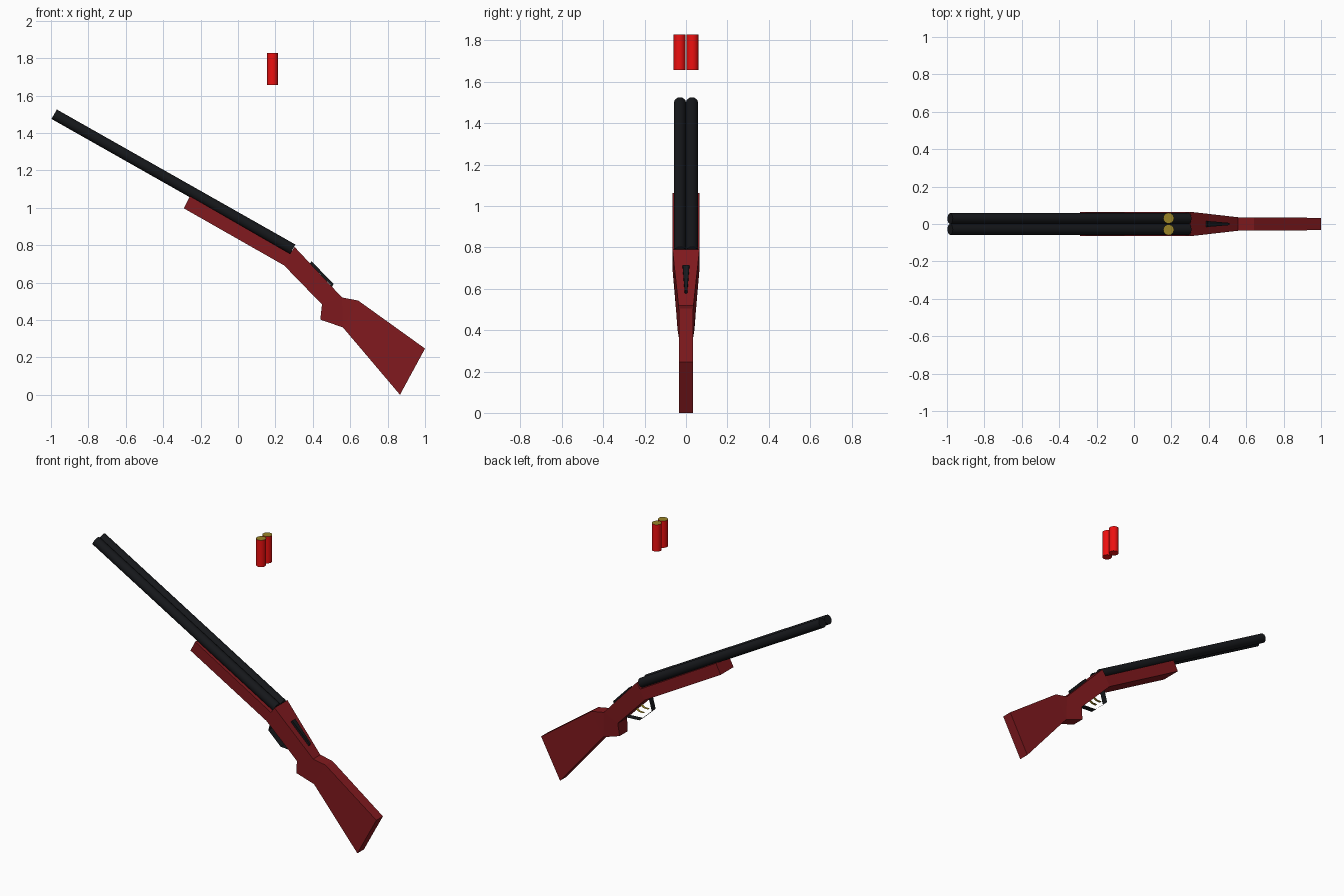
import bpy, math
from mathutils import Vector

if "Cube" in bpy.data.objects:
    bpy.data.objects.remove(bpy.data.objects["Cube"])


def material(name, rgb):
    m = bpy.data.materials.new(name)
    m.diffuse_color = (*rgb, 1)
    m.use_nodes = True
    m.node_tree.nodes["Principled BSDF"].inputs["Base Color"].default_value = m.diffuse_color
    return m


WOOD = material("red_wood", (0.22, 0.01, 0.013))
STEEL = material("dark_steel", (0.008, 0.009, 0.011))
BRASS = material("brass", (0.32, 0.23, 0.02))
RED = material("shell_red", (0.85, 0.005, 0.005))


def mesh_object(name, verts, faces, mat):
    me = bpy.data.meshes.new(name)
    me.from_pydata(verts, [], faces)
    me.materials.append(mat)
    ob = bpy.data.objects.new(name, me)
    bpy.context.collection.objects.link(ob)
    return ob


def profile_solid(name, profile, panels, mat):
    """Mirrored solid from a side profile of (x, z, half width)."""
    n = len(profile)
    verts = [(x, -w, z) for x, z, w in profile] + [(x, w, z) for x, z, w in profile]
    faces = [(i, i + n, (i + 1) % n + n, (i + 1) % n) for i in range(n)]
    faces += [tuple(p) for p in panels]
    faces += [tuple(i + n for i in reversed(p)) for p in panels]
    return mesh_object(name, verts, faces, mat)


def strip(name, path, half, mat, y=0):
    """Thin sheet running along an x-z path."""
    verts = [(x, y + s * half, z) for x, z in path for s in (-1, 1)]
    faces = [(2 * i, 2 * i + 1, 2 * i + 3, 2 * i + 2) for i in range(len(path) - 1)]
    return mesh_object(name, verts, faces, mat)


def tube(name, a, b, radius, mat, sides=16):
    a, b = Vector(a), Vector(b)
    bpy.ops.mesh.primitive_cylinder_add(vertices=sides, radius=radius,
                                        depth=(b - a).length, location=(a + b) / 2)
    ob = bpy.context.object
    ob.name = name
    ob.rotation_euler = (b - a).to_track_quat('Z', 'Y').to_euler()
    ob.data.materials.append(mat)
    bpy.ops.object.shade_smooth_by_angle(angle=math.radians(35))
    return ob


# Wooden fore-end, wrist, grip and butt in one body
stock = [(-.257, 1.062, .065), (.278, .754, .065), (.303, .79, .065),
         (.556, .52, .036), (.642, .504, .035), (1, .247, .033),
         (.866, 0, .033), (.561, .36, .034), (.44, .402, .041),
         (.449, .483, .047), (.246, .692, .065), (-.29, .997, .065)]
profile_solid("stock", stock, [(0, 1, 10, 11), (1, 2, 10), (2, 3, 9, 10),
                               (3, 7, 8, 9), (3, 4, 7), (4, 5, 6, 7)], WOOD)

# Paired barrels and floating shells with brass tops
for side, y in (("left", -.029), ("right", .029)):
    tube("barrel_" + side, (-.983, y, 1.5), (.2925, y, .778), .029, STEEL)
    shell = tube("shell_" + side, (.185, y * 1.08, 1.657),
                 (.185, y * 1.08, 1.828), .029, RED)
    shell.data.materials.append(BRASS)
    for p in shell.data.polygons:
        if p.normal.z > .9:
            p.material_index = 1

# Tapered opening lever on top of the wrist
profile_solid("top_lever", [(.385, .702, .016), (.393, .714, .016),
                            (.511, .592, .006), (.503, .578, .006)],
              [(0, 1, 2, 3)], STEEL)

# Trigger guard and two curved triggers
strip("trigger_guard", [(.25, .69), (.228, .61), (.315, .528), (.415, .522)], .02, STEEL)
for i, (dx, dz) in enumerate(((0, 0), (.034, -.032))):
    hook = [(.33, .632), (.312, .617), (.292, .607), (.262, .606)]
    strip(f"trigger_{i + 1}", [(x + dx, z + dz) for x, z in hook], .009, BRASS)
